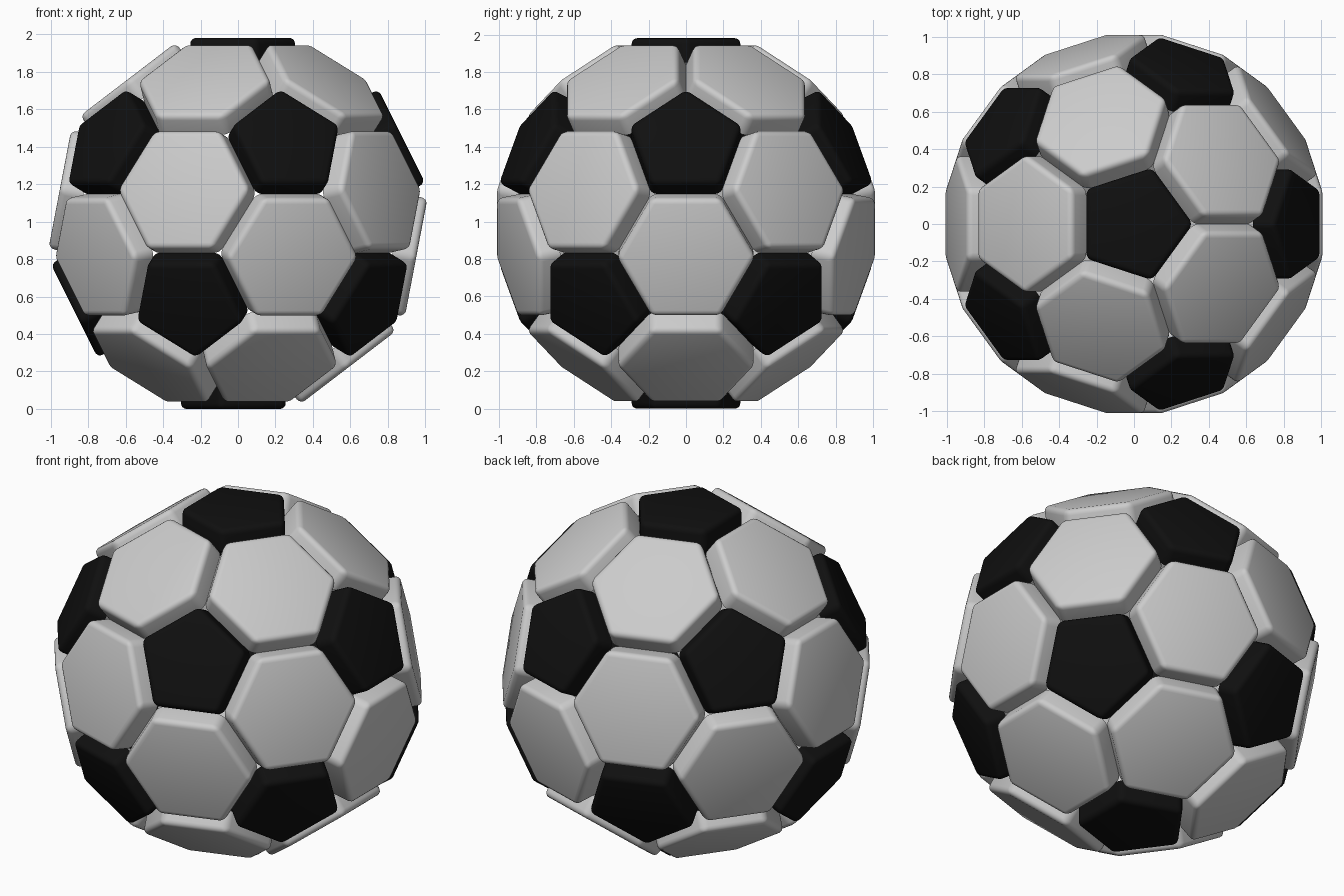
import bpy, bmesh, math
from mathutils import Vector
from itertools import combinations

if "Cube" in bpy.data.objects:
    bpy.data.objects.remove(bpy.data.objects["Cube"])

EDGE = 0.37        # side length of every panel
THICK = 0.129      # panel thickness
CENTRE = Vector((0, 0, 0.99))
R = 3 * EDGE * math.sin(math.radians(72))   # icosahedron radius before truncation

# Icosahedron corners, poles on z
ico = [Vector((0, 0, R)), Vector((0, 0, -R))]
for k in range(5):
    for sign, off in ((1, 0), (-1, 36)):
        a = math.radians(72 * k + off)
        ico.append(Vector((math.cos(a) * 2, math.sin(a) * 2, sign)) * (R / math.sqrt(5)))


def near(p, q):
    return (p - q).length < 3 * EDGE * 1.1


def ring(points, normal):
    """Sort points counter-clockwise around the normal."""
    mid = sum(points, Vector()) / len(points)
    u = (points[0] - mid).normalized()
    v = normal.cross(u)
    return sorted(points, key=lambda p: math.atan2((p - mid).dot(v), (p - mid).dot(u)))


def panels(name, faces, colour=None):
    """Thick panels with rounded rims, standing outward from each face."""
    bm = bmesh.new()
    for pts, n in faces:
        pts = ring(pts, n)
        low = [bm.verts.new(p) for p in pts]
        top = [bm.verts.new(p + n * THICK) for p in pts]
        bm.faces.new(top)
        bm.faces.new(low[::-1])
        rim = []
        for i in range(len(pts)):
            j = (i + 1) % len(pts)
            bm.faces.new((low[i], low[j], top[j], top[i]))
            rim += [bm.edges.get((top[i], top[j])), bm.edges.get((low[i], top[i]))]
        bmesh.ops.bevel(bm, geom=rim, offset=0.032, segments=4, profile=0.5,
                        affect='EDGES', clamp_overlap=True)
    me = bpy.data.meshes.new(name)
    bm.to_mesh(me)
    bm.free()
    ob = bpy.data.objects.new(name, me)
    ob.location = CENTRE
    bpy.context.collection.objects.link(ob)
    if colour:
        mat = bpy.data.materials.new(name + "_colour")
        mat.diffuse_color = colour
        mat.use_nodes = True
        mat.node_tree.nodes["Principled BSDF"].inputs["Base Color"].default_value = mat.diffuse_color
        me.materials.append(mat)
    bpy.ops.object.select_all(action='DESELECT')
    ob.select_set(True)
    bpy.context.view_layer.objects.active = ob
    bpy.ops.object.shade_smooth_by_angle(angle=math.radians(35))


# Pentagons sit on the corners, hexagons on the triangles
pents = [([(2 * v + w) / 3 for w in ico if w is not v and near(v, w)], v.normalized())
         for v in ico]
hexes = [([(2 * p + q) / 3 for p in t for q in t if p is not q], sum(t, Vector()).normalized())
         for t in combinations(ico, 3)
         if all(near(p, q) for p, q in combinations(t, 2))]

panels("black_pentagon_panels", pents, (0.005, 0.005, 0.005, 1))
panels("white_hexagon_panels", hexes, (0.8, 0.8, 0.8, 1))
